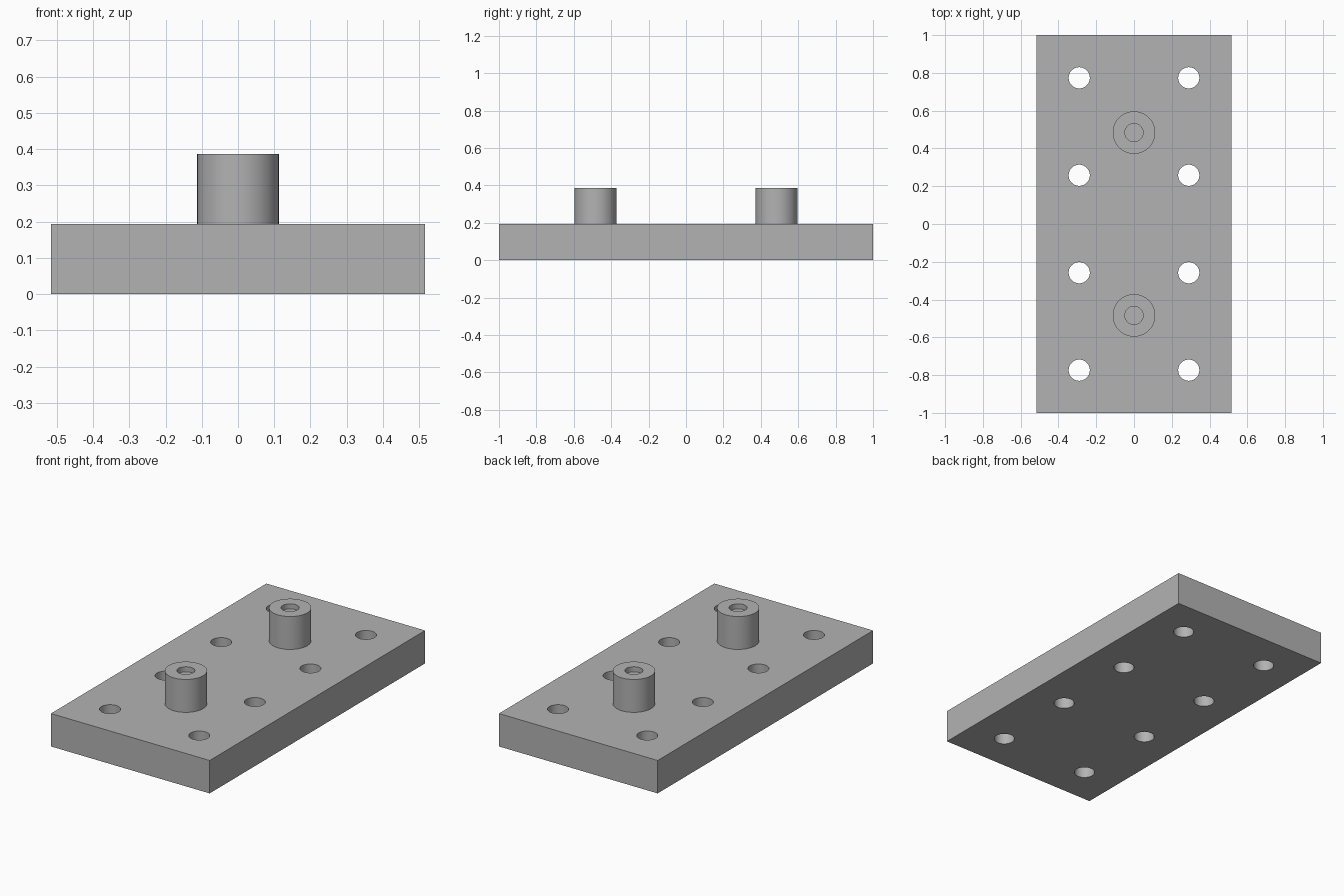
import bpy, bmesh
from mathutils import Matrix

if "Cube" in bpy.data.objects:
    bpy.data.objects.remove(bpy.data.objects["Cube"])

HALF_X, HALF_Y, PLATE_H = 0.516, 1.0, 0.1935
POST_R, POST_TOP, POST_Y = 0.1125, 0.387, 0.484
SOCKET_R, SOCKET_DEPTH = 0.048, 0.03
HOLE_R = 0.056

grey = bpy.data.materials.new("mid grey")
grey.diffuse_color = (0.45, 0.45, 0.45, 1)
grey.use_nodes = True
grey.node_tree.nodes["Principled BSDF"].inputs["Base Color"].default_value = grey.diffuse_color


def add_cylinder(bm, x, y, z0, z1, r):
    bmesh.ops.create_cone(bm, cap_ends=True, segments=64, radius1=r, radius2=r,
                          depth=z1 - z0,
                          matrix=Matrix.Translation((x, y, (z0 + z1) / 2)))


def make_object(name, bm):
    mesh = bpy.data.meshes.new(name)
    bm.to_mesh(mesh)
    bm.free()
    mesh.materials.append(grey)
    obj = bpy.data.objects.new(name, mesh)
    bpy.context.collection.objects.link(obj)
    return obj


# Base plate
bm = bmesh.new()
bmesh.ops.create_cube(bm, size=1, matrix=Matrix.Translation((0, 0, PLATE_H / 2))
                      @ Matrix.Diagonal((2 * HALF_X, 2 * HALF_Y, PLATE_H, 1)))
plate = make_object("base_plate", bm)

# Two posts, joined to the plate
bm = bmesh.new()
for y in (-POST_Y, POST_Y):
    add_cylinder(bm, 0, y, PLATE_H - 0.05, POST_TOP, POST_R)
posts = make_object("post_bodies", bm)

# Through holes in the plate and shallow sockets in the posts
bm = bmesh.new()
for x in (-0.29, 0.29):
    for y in (-0.774, -0.258, 0.258, 0.774):
        add_cylinder(bm, x, y, -0.1, PLATE_H + 0.1, HOLE_R)
for y in (-POST_Y, POST_Y):
    add_cylinder(bm, 0, y, POST_TOP - SOCKET_DEPTH, POST_TOP + 0.1, SOCKET_R)
holes = make_object("hole_cutter", bm)

for helper, operation in ((posts, 'UNION'), (holes, 'DIFFERENCE')):
    mod = plate.modifiers.new(helper.name, 'BOOLEAN')
    mod.operation = operation
    mod.solver = 'EXACT'
    mod.object = helper
    helper.hide_render = True
    helper.hide_set(True)

# Bake the cuts, then smooth the round walls
bpy.context.view_layer.objects.active = plate
plate.select_set(True)
for mod in list(plate.modifiers):
    bpy.ops.object.modifier_apply(modifier=mod.name)
for helper in (posts, holes):
    bpy.data.objects.remove(helper)
bpy.ops.object.shade_smooth_by_angle(angle=0.6)
